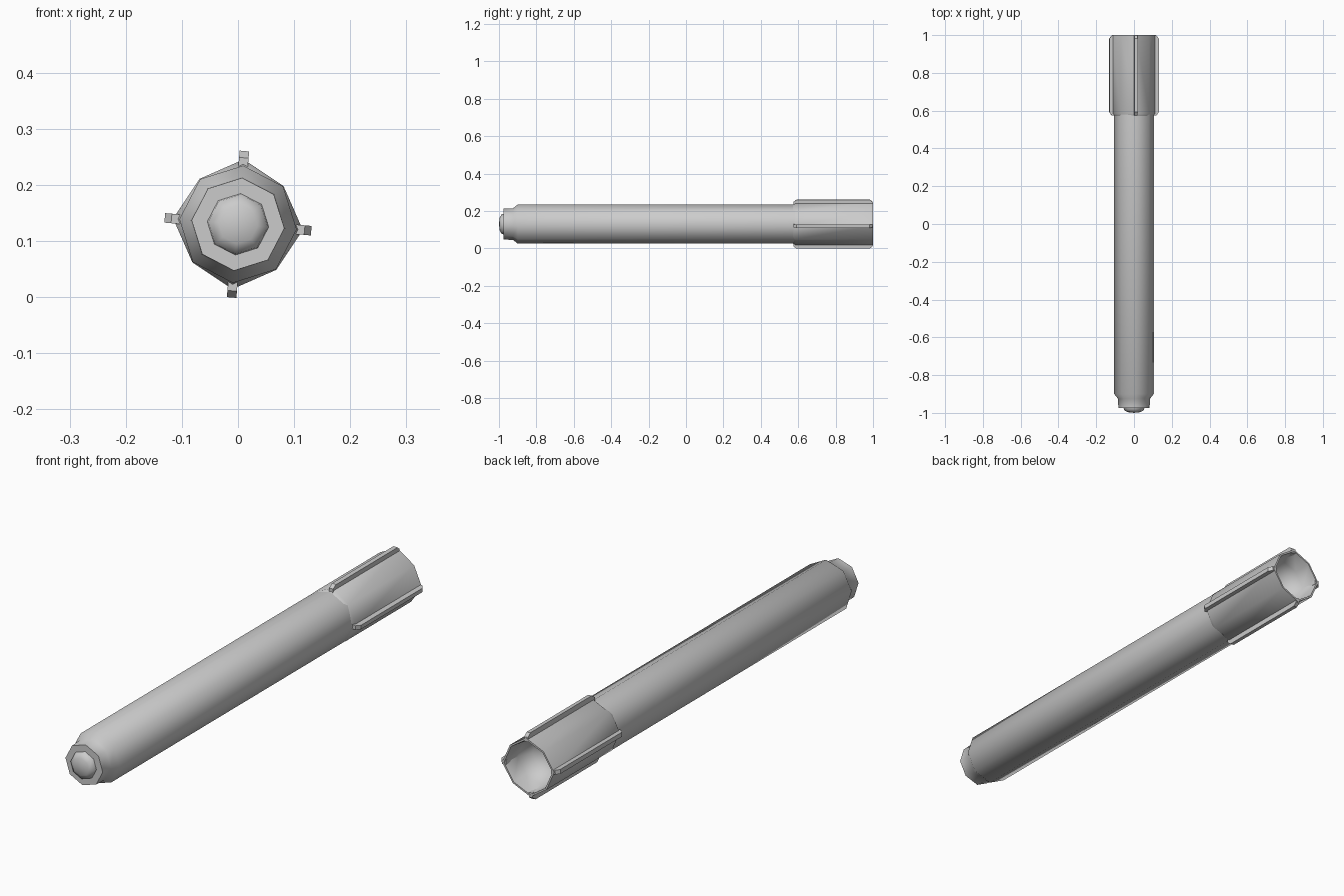
import bpy, bmesh, math
from mathutils import Matrix, Vector

if "Cube" in bpy.data.objects:
    bpy.data.objects.remove(bpy.data.objects["Cube"])

ZC = 0.13                    # height of the long axis
TILT = math.radians(-5)      # slight roll about the long axis
SIDES = 8


def finish(name, bm, angle=47):
    bmesh.ops.recalc_face_normals(bm, faces=bm.faces)
    me = bpy.data.meshes.new(name)
    bm.to_mesh(me)
    bm.free()
    ob = bpy.data.objects.new(name, me)
    bpy.context.collection.objects.link(ob)
    bpy.ops.object.select_all(action='DESELECT')
    ob.select_set(True)
    bpy.context.view_layer.objects.active = ob
    bpy.ops.object.shade_smooth_by_angle(angle=math.radians(angle))
    return ob


def lathe(name, profile):
    """Octagonal turning; profile rows are (y, corner radius, in-between radius)."""
    bm = bmesh.new()
    rings = []
    for y, r_corner, r_mid in profile:
        if r_corner == 0:
            rings.append([bm.verts.new((0, y, ZC))] * SIDES)
            continue
        ring = []
        for i in range(SIDES):
            a = TILT + i * math.tau / SIDES
            r = r_mid if i % 2 else r_corner
            ring.append(bm.verts.new((r * math.cos(a), y, ZC + r * math.sin(a))))
        rings.append(ring)
    for a, b in zip(rings, rings[1:]):
        for i in range(SIDES):
            j = (i + 1) % SIDES
            quad = list(dict.fromkeys((a[i], a[j], b[j], b[i])))
            bm.faces.new(quad)
    return finish(name, bm)


# Long tube with stepped nose
tube = [(-0.975, 0), (-0.975, 0.083), (-0.925, 0.085), (-0.90, 0.105),
        (0.59, 0.105), (0.80, 0.104), (0.80, 0)]
lathe("tube", [(y, r, r) for y, r in tube])

# Small rounded cap on the nose
cap = [(-1.0, 0), (-0.996, 0.035), (-0.985, 0.053), (-0.97, 0.056)]
lathe("nose_cap", [(y, r, r) for y, r in cap])

# Tail collar with a bowl-shaped hollow at the back
lathe("tail_collar", [
    (0.57, 0.103, 0.103), (0.585, 0.116, 0.106), (1.0, 0.116, 0.106),
    (1.0, 0.108, 0.099), (0.93, 0.094, 0.090), (0.88, 0.065, 0.065),
    (0.86, 0, 0)])

# Four tail fins with clipped ends
outline = [(0.575, 0.10), (0.575, 0.119), (0.592, 0.131),
           (0.982, 0.131), (0.998, 0.119), (0.998, 0.10)]
bm = bmesh.new()
for k in range(4):
    turn = Matrix.Translation((0, 0, ZC)) @ Matrix.Rotation(-TILT + k * math.pi / 2, 4, 'Y')
    left, right = ([bm.verts.new(turn @ Vector((x, y, r))) for y, r in outline]
                   for x in (-0.0085, 0.0085))
    bm.faces.new(left)
    bm.faces.new(right[::-1])
    for i in range(len(outline)):
        j = (i + 1) % len(outline)
        bm.faces.new((left[i], left[j], right[j], right[i]))
finish("tail_fins", bm, 20)
